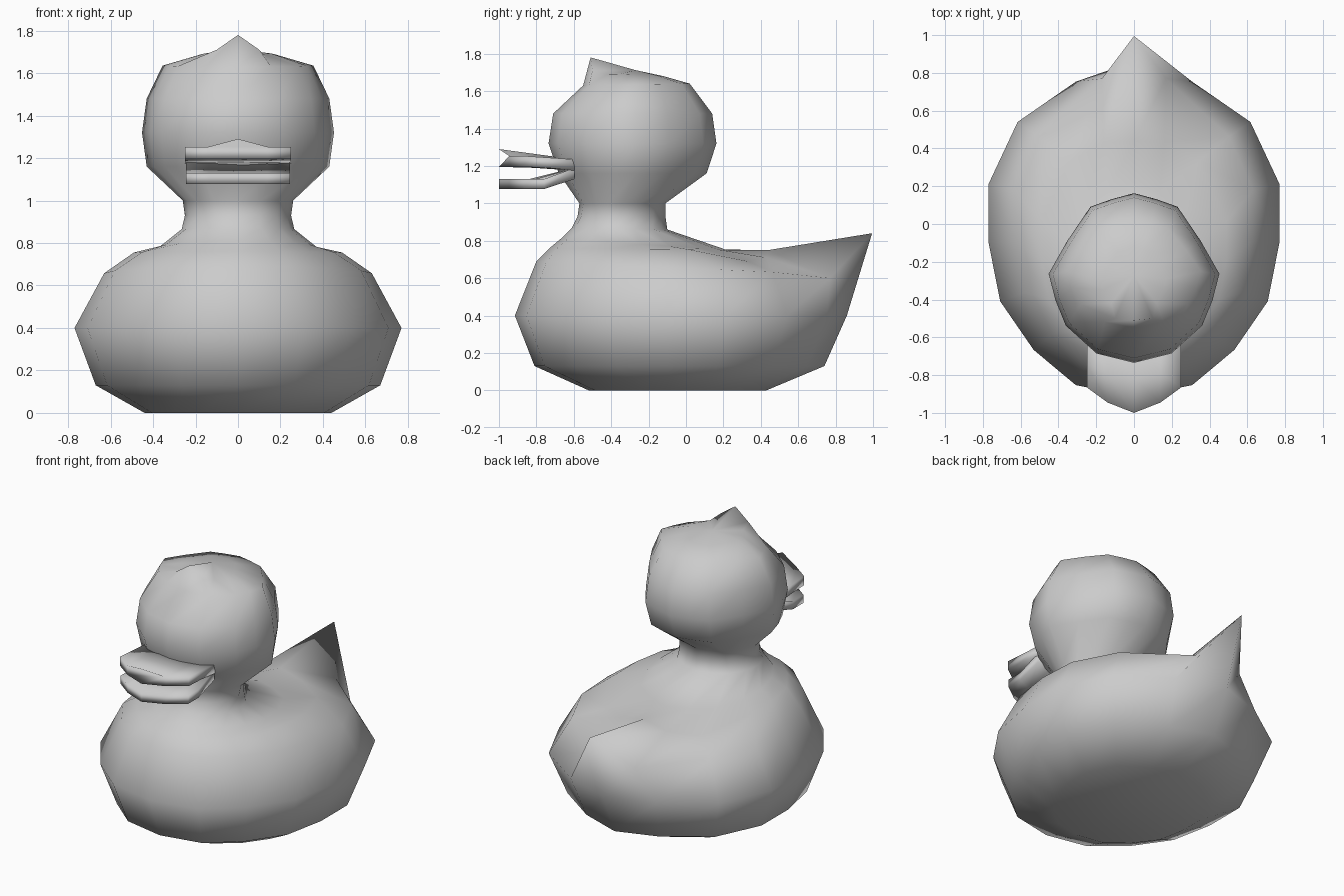
import bpy, bmesh

if "Cube" in bpy.data.objects:
    bpy.data.objects.remove(bpy.data.objects["Cube"])


def loft(name, rings):
    """Skin a list of closed rings, cap both ends, shade smooth."""
    bm = bmesh.new()
    rows = [[bm.verts.new(p) for p in r] for r in rings]
    n = len(rows[0])
    for a, b in zip(rows, rows[1:]):
        for i in range(n):
            j = (i + 1) % n
            bm.faces.new((a[i], a[j], b[j], b[i]))
    bm.faces.new(rows[0][::-1])
    bm.faces.new(rows[-1])
    bmesh.ops.remove_doubles(bm, verts=bm.verts[:], dist=0.0005)
    bmesh.ops.recalc_face_normals(bm, faces=bm.faces[:])
    me = bpy.data.meshes.new(name)
    bm.to_mesh(me)
    bm.free()
    for p in me.polygons:
        p.use_smooth = True
    ob = bpy.data.objects.new(name, me)
    bpy.context.collection.objects.link(ob)
    return ob


# Half outlines from front centre to back centre (width, depth), body and head
BODY = [(0, 0), (.4, .035), (.69, .14), (.92, .285), (1, .46),
        (1, .635), (.8, .82), (.4, .94), (0, 1)]
HEAD = [(0, 0), (.44, .055), (.8, .22), (.92, .37), (1, .525),
        (.78, .72), (.51, .92), (.26, .965), (0, 1)]


def ring(zf, zb, yf, yb, hw, blend, moved={}):
    half = []
    for i, (b, h) in enumerate(zip(BODY, HEAD)):
        u = b[0] + (h[0] - b[0]) * blend
        v = b[1] + (h[1] - b[1]) * blend
        p = (u * hw, yf + (yb - yf) * v, zf + (zb - zf) * v)
        half.append(moved.get(i, p))
    return half + [(-x, y, z) for x, y, z in half[-2:0:-1]]


# Body, tail, neck, head and crest in one continuous skin
loft("duck_body", [
    ring(0, 0, -.52, .43, .44, 0),
    ring(.13, .13, -.81, .74, .67, 0),
    ring(.40, .40, -.915, .86, .77, 0),
    ring(.69, .62, -.80, .74, .63, 0, {7: (.17, .77, .60), 8: (0, .995, .84)}),
    ring(.76, .75, -.73, .44, .49, 0, {6: (.34, .33, .69), 7: (.16, .43, .71)}),
    ring(.81, .75, -.67, .22, .37, .2),
    ring(.87, .86, -.61, -.10, .265, .3),
    ring(.93, .93, -.58, -.11, .25, .4),
    ring(1.0, 1.0, -.57, -.11, .26, .6),
    ring(1.16, 1.16, -.68, .11, .43, 1),
    ring(1.32, 1.32, -.735, .163, .452, 1),
    ring(1.48, 1.48, -.71, .14, .43, 1),
    ring(1.63, 1.64, -.55, .02, .355, 1),
    ring(1.70, 1.68, -.48, -.12, .17, 1,
         {0: (0, -.51, 1.78), 1: (.10, -.50, 1.71), 2: (.12, -.42, 1.69)}),
    [(0, -.27, 1.712)] * 16,
])


# Bill halves: (width, front edge y) columns swept from back to front
COLS = [(-.25, -.865), (-.14, -.945), (0, -1), (.14, -.945), (.25, -.865)]


def bill(name, rows, ridge, wide):
    rings = []
    for s, top, bottom in rows:
        t, b = [], []
        for x, yf in COLS:
            y = -.595 + s * (yf + .595)
            lift = ridge * s if x == 0 else 0
            t.append((x * wide, y, top + lift))
            b.append((x * wide, y, bottom))
        rings.append(t + b[::-1])
    loft(name, rings)


bill("upper_bill", [(0, 1.235, 1.175), (.55, 1.245, 1.19), (1, 1.253, 1.195)], .037, 1)
bill("lower_bill", [(0, 1.19, 1.13), (.6, 1.13, 1.077), (1, 1.13, 1.077)], 0, .98)
